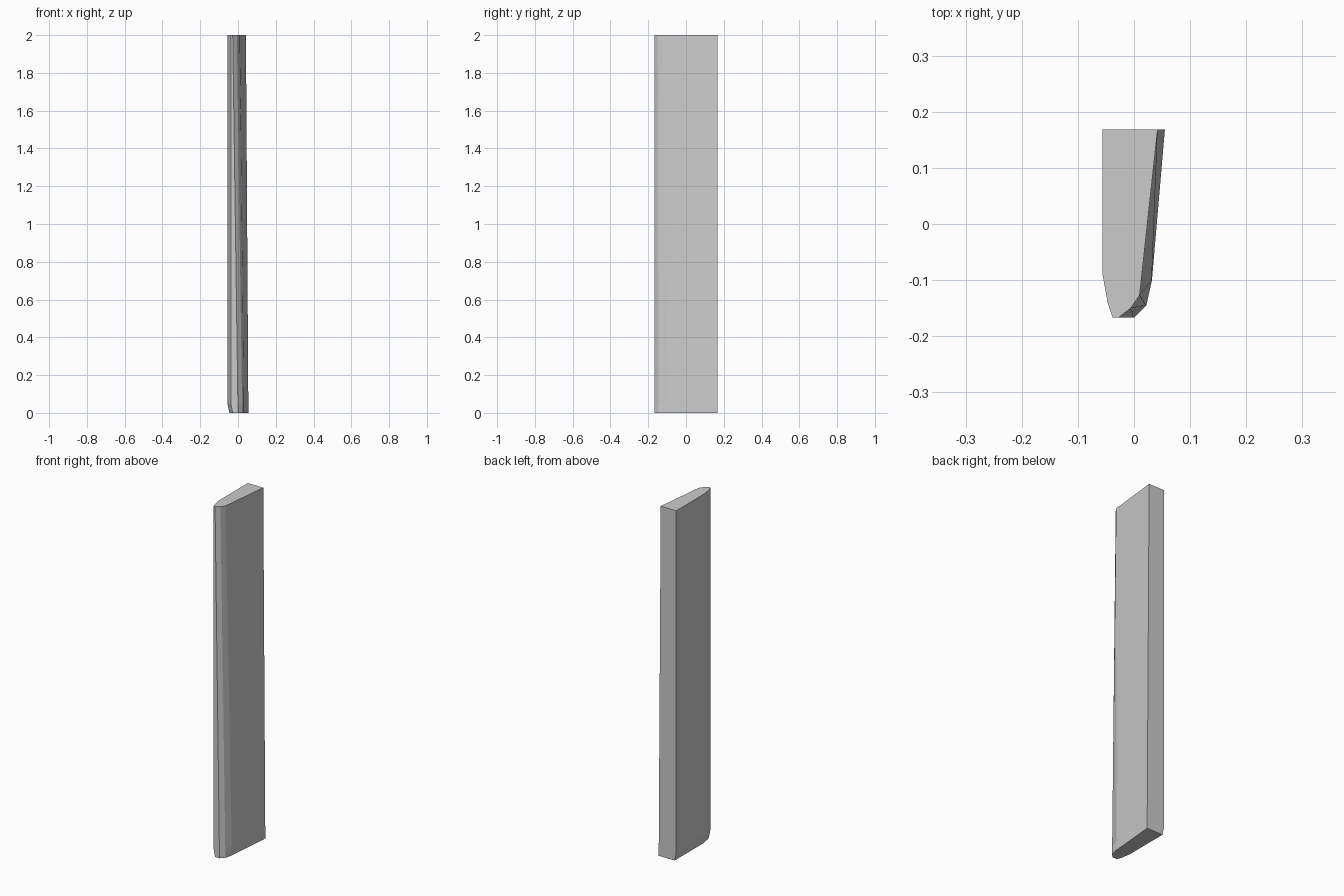
import bpy, bmesh

if "Cube" in bpy.data.objects:
    bpy.data.objects.remove(bpy.data.objects["Cube"])

# Cross-sections: back left, round the front nose, to back right
top = [(-.056, .168), (-.056, -.09), (-.047, -.14), (-.038, -.167),
       (-.028, -.167), (-.006, -.15), (.010, -.127), (.042, .168)]
base = [(-.056, .168), (-.056, -.09), (-.047, -.14), (-.038, -.167),
        (0, -.167), (.022, -.145), (.032, -.10), (.055, .168)]
# Foot section: left edge is chamfered inward
foot = [(-.046, .168), (-.046, -.09), (-.038, -.14), (-.028, -.167)] + base[4:]


def blend(a, b, t):
    return [(p[0] + (q[0] - p[0]) * t, p[1] + (q[1] - p[1]) * t)
            for p, q in zip(a, b)]


sections = [(0, foot), (.05, blend(base, top, .025)), (2, top)]

# Loft the tapered plank
bm = bmesh.new()
rings = [[bm.verts.new((x, y, z)) for x, y in pts] for z, pts in sections]
n = len(top)
for a, b in zip(rings, rings[1:]):
    for i in range(n):
        j = (i + 1) % n
        bm.faces.new((a[i], a[j], b[j], b[i]))
bm.faces.new(rings[0][::-1])
bm.faces.new(rings[-1])
bmesh.ops.recalc_face_normals(bm, faces=bm.faces)
mesh = bpy.data.meshes.new("tapered_plank")
bm.to_mesh(mesh)
bm.free()
plank = bpy.data.objects.new("tapered_plank", mesh)
bpy.context.collection.objects.link(plank)
